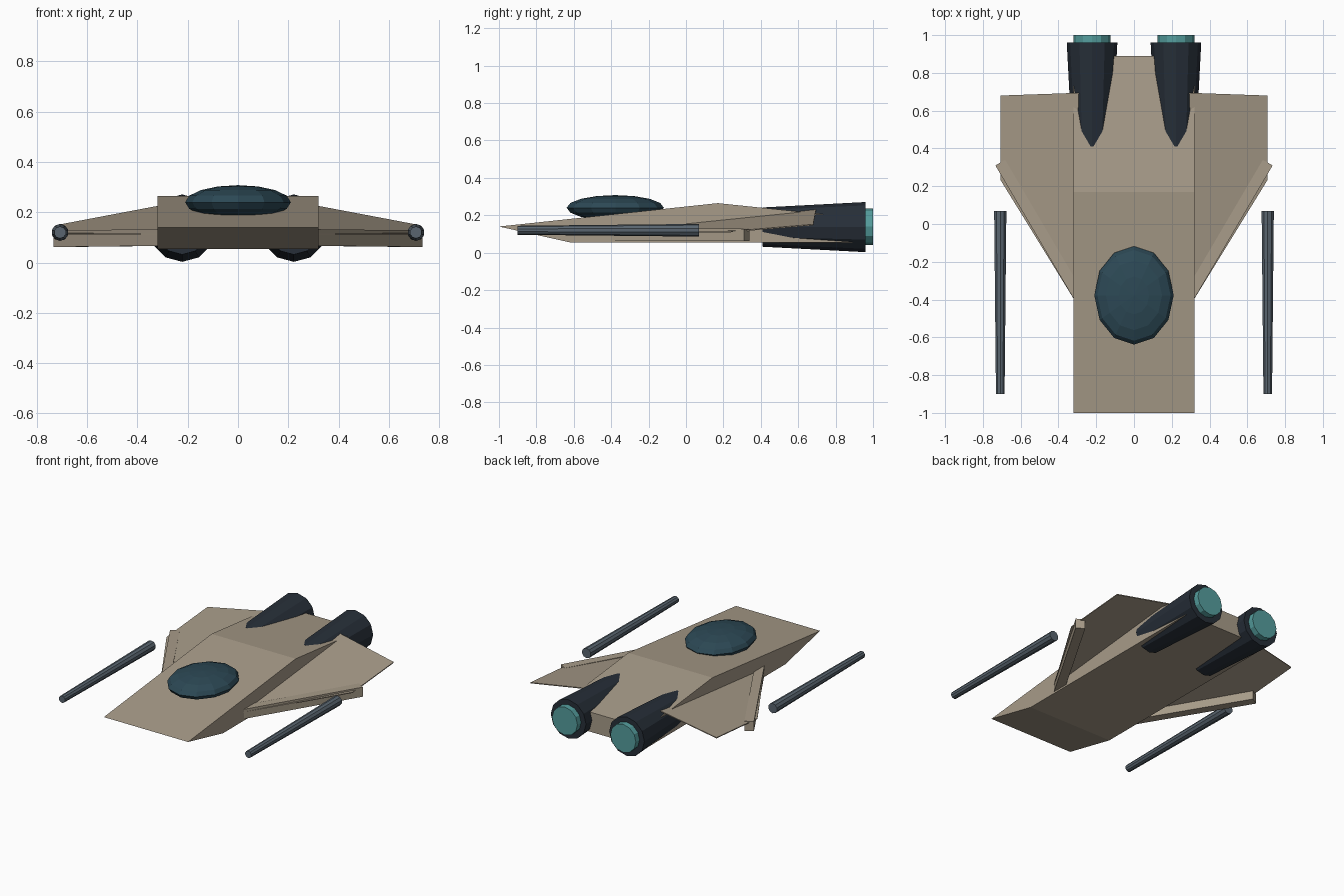
import bpy, bmesh, math
from mathutils import Matrix, Vector

if "Cube" in bpy.data.objects:
    bpy.data.objects.remove(bpy.data.objects["Cube"])


def material(name, rgb):
    m = bpy.data.materials.new(name)
    m.diffuse_color = (*rgb, 1)
    m.use_nodes = True
    m.node_tree.nodes["Principled BSDF"].inputs["Base Color"].default_value = m.diffuse_color
    return m


HULL = material("hull_tan", (0.39, 0.33, 0.25))
DARK = material("engine_dark", (0.02, 0.028, 0.04))
GLASS = material("canopy_blue", (0.025, 0.065, 0.09))
STEEL = material("gun_steel", (0.10, 0.13, 0.16))
GLOW = material("nozzle_teal", (0.09, 0.34, 0.34))


def finish(name, bm, mat, mirror=False):
    bmesh.ops.recalc_face_normals(bm, faces=bm.faces)
    me = bpy.data.meshes.new(name)
    bm.to_mesh(me)
    bm.free()
    me.materials.append(mat)
    ob = bpy.data.objects.new(name, me)
    bpy.context.collection.objects.link(ob)
    if mirror:
        ob.modifiers.new("mirror", 'MIRROR')
    return ob


def prism(name, points, offset, mat, mirror=False):
    """Extrude a flat outline along an offset vector."""
    bm = bmesh.new()
    face = bm.faces.new([bm.verts.new(p) for p in points])
    new = bmesh.ops.extrude_face_region(bm, geom=[face])["geom"]
    bmesh.ops.translate(bm, vec=Vector(offset),
                        verts=[v for v in new if isinstance(v, bmesh.types.BMVert)])
    return finish(name, bm, mat, mirror)


def tube(name, x, z, y0, y1, r0, r1, sides, mat):
    """Tapered cylinder running along y, mirrored across x."""
    bm = bmesh.new()
    place = (Matrix.Translation((x, (y0 + y1) / 2, z))
             @ Matrix.Rotation(-math.pi / 2, 4, 'X'))
    bmesh.ops.create_cone(bm, cap_ends=True, segments=sides, radius1=r0,
                          radius2=r1, depth=y1 - y0, matrix=place)
    return finish(name, bm, mat, True)


# Fuselage: side profile extruded across the width
profile = [(-1, 0.14), (0.17, 0.265), (0.89, 0.19), (0.89, 0.055), (-0.62, 0.055)]
prism("fuselage", [(-0.32, y, z) for y, z in profile], (0.64, 0, 0), HULL)

# Wings: thin plates rising toward the trailing root
wing = [(0.28, -0.46, 0.115), (0.708, 0.235, 0.115),
        (0.708, 0.68, 0.152), (0.28, 0.695, 0.233)]
prism("wings", wing, (0, 0, -0.006), HULL, True)

# Struts along the wing leading edges
a, b = Vector((0.27, -0.42, 0.10)), Vector((0.708, 0.325, 0.095))
d = (b - a).normalized()
side = d.cross(Vector((0, 0, 1))).normalized() * 0.03
up = Vector((0, 0, 0.033))
prism("wing_struts", [a + side + up, a - side + up, a - side - up, a + side - up],
      b - a, HULL, True)

# Canopy: low-poly squashed sphere
bm = bmesh.new()
bmesh.ops.create_uvsphere(bm, u_segments=12, v_segments=8, radius=1,
                          matrix=Matrix.Translation((0, -0.378, 0.24))
                          @ Matrix.Diagonal((0.21, 0.26, 0.068, 1)))
finish("canopy", bm, GLASS)

# Engines, glowing nozzles and wing-tip guns
tube("engines", 0.222, 0.137, 0.41, 0.96, 0.105, 0.134, 12, DARK)
tube("engine_nozzles", 0.222, 0.139, 0.95, 1.0, 0.097, 0.097, 12, GLOW)
tube("wingtip_guns", 0.708, 0.12, -0.9, 0.07, 0.024, 0.034, 10, STEEL)
